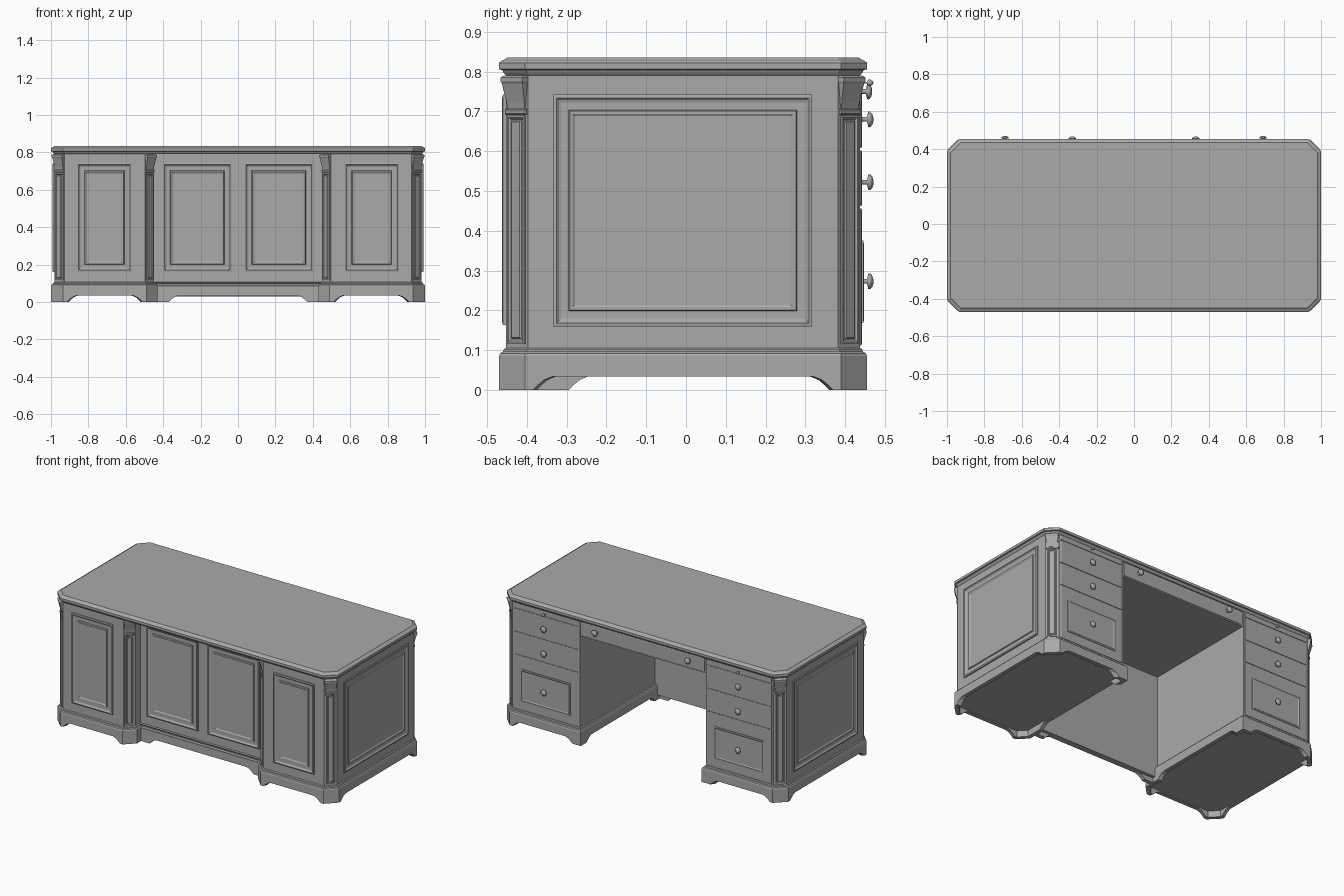
import bpy, bmesh, math
from mathutils import Vector

if "Cube" in bpy.data.objects:
    bpy.data.objects.remove(bpy.data.objects["Cube"])

# Single painted finish
GREY = (0.4, 0.4, 0.4, 1)
paint = bpy.data.materials.new("grey_paint")
paint.use_nodes = True
paint.diffuse_color = GREY
paint.node_tree.nodes["Principled BSDF"].inputs["Base Color"].default_value = GREY


def loft(name, rings, mirror=True, smooth=False):
    """Skin a closed solid through rings of equal point count."""
    bm = bmesh.new()
    rows = [[bm.verts.new(p) for p in ring] for ring in rings]
    n = len(rows[0])
    for lo, hi in zip(rows, rows[1:]):
        for i in range(n):
            j = (i + 1) % n
            bm.faces.new((lo[i], lo[j], hi[j], hi[i]))
    bm.faces.new(rows[0][::-1])
    bm.faces.new(rows[-1])
    bmesh.ops.recalc_face_normals(bm, faces=bm.faces[:])
    for f in bm.faces:
        f.smooth = smooth
    me = bpy.data.meshes.new(name)
    bm.to_mesh(me)
    bm.free()
    me.materials.append(paint)
    ob = bpy.data.objects.new(name, me)
    bpy.context.scene.collection.objects.link(ob)
    if mirror:
        ob.modifiers.new("mirror", "MIRROR")
    return ob


def inset(outline, d):
    """Mitred inward offset of a counter-clockwise outline."""
    out = []
    for i, p in enumerate(outline):
        a = (p - outline[i - 1]).normalized()
        b = (outline[(i + 1) % len(outline)] - p).normalized()
        na, nb = Vector((-a.y, a.x)), Vector((-b.y, b.x))
        out.append(p + (na + nb) * d / (1 + na.dot(nb)))
    return out


def stack(name, outline, steps, mirror=True):
    """Moulded slab: steps are (inset, height)."""
    return loft(name, [[(p.x, p.y, z) for p in inset(outline, d)] for d, z in steps], mirror)


def box(name, x, y, z, mirror=False):
    return loft(name, [[(x[0], y[0], h), (x[1], y[0], h), (x[1], y[1], h), (x[0], y[1], h)]
                       for h in z], mirror)


def panel(name, centre, normal, width, z0, z1, steps, mirror=True):
    """Upright moulded plate: steps are (inset, projection)."""
    u = Vector((-normal.y, normal.x))
    rings = []
    for d, out in [(0, -0.005)] + steps:
        c, w = centre + normal * out, width / 2 - d
        l, r = c - u * w, c + u * w
        rings.append([(l.x, l.y, z0 + d), (r.x, r.y, z0 + d),
                      (r.x, r.y, z1 - d), (l.x, l.y, z1 - d)])
    return loft(name, rings, mirror)


def plinth_wall(name, a, b, a_in, b_in, foot_a, foot_b, mirror=True):
    """Base board with a foot at each end and a low arch between."""
    length = (b - a).length
    cols = [(0, 0), (1, 0)]
    if foot_a is not None:
        curve = [(0, 0), (0.012, 0.012), (0.028, 0.025), (0.05, 0.034)]
        cols = ([(0, 0)] + [((foot_a + s) / length, z) for s, z in curve]
                + [(1 - (foot_b + s) / length, z) for s, z in reversed(curve)] + [(1, 0)])
    rings = []
    for t, z in cols:
        o, i = a.lerp(b, t), a_in.lerp(b_in, t)
        rings.append([(o.x, o.y, z), (o.x, o.y, 0.085), (i.x, i.y, 0.085), (i.x, i.y, z)])
    return loft(name, rings, mirror)


def knob(name, x, y, z, scale=1.0):
    profile = [(0.011, -0.002), (0.011, 0.003), (0.006, 0.006), (0.006, 0.018),
               (0.019, 0.021), (0.02, 0.025), (0.014, 0.031), (0.005, 0.034)]
    angles = [math.tau * k / 16 for k in range(16)]
    loft(name, [[(x + r * scale * math.cos(t), y + d, z + r * scale * math.sin(t))
                 for t in angles] for r, d in profile], smooth=True)


FRAME = [(0, 0.008), (0.008, 0.010), (0.014, 0.004), (0.02, 0.002), (0.038, 0.002),
         (0.041, 0.008), (0.048, 0.008), (0.054, 0.004)]
FLUTE = [(0, 0.005), (0.006, 0.005), (0.01, 0.001), (0.014, 0.001), (0.017, 0.005)]
PLATE = [(0, 0.003), (0.003, 0.005)]
FRONT, BACK = Vector((0, -1)), Vector((0, 1))

# Desk top with clipped corners
top = [Vector(p) for p in [(-0.935, -0.47), (0.935, -0.47), (1, -0.405), (1, 0.39),
                           (0.935, 0.455), (-0.935, 0.455), (-1, 0.39), (-1, -0.405)]]
stack("desk_top", top, [(0.018, 0.79), (0.012, 0.797), (0.008, 0.804), (0, 0.806),
                        (0, 0.822), (0.008, 0.828), (0.014, 0.830), (0.02, 0.835)], False)

# Pedestals
base = [Vector(p) for p in [(0.43, -0.41), (0.49, -0.47), (0.935, -0.47), (1, -0.405),
                            (1, 0.39), (0.935, 0.455), (0.43, 0.455)]]
stack("pedestal_body", base, [(0.018, 0.09), (0.018, 0.798)])
stack("plinth_moulding", base, [(0.022, 0.04), (0.022, 0.085), (0, 0.085), (0.003, 0.092),
                                (0.01, 0.096), (0.012, 0.102), (0.018, 0.106)])

# Plinth boards, arched on the long edges
inner = inset(base, 0.025)
feet = {1: (0.02, 0.02), 3: (0.02, 0.02), 5: (0.02, 0.06), 6: (0.06, 0.11)}
for i in range(len(base)):
    j = (i + 1) % len(base)
    plinth_wall("plinth_board", base[i], base[j], inner[i], inner[j],
                *feet.get(i, (None, None)))

# Pilasters and corbels on the clipped corners
body = inset(base, 0.018)
for i in (0, 2, 4):
    a, b = body[i], body[i + 1]
    u = (b - a).normalized()
    n = Vector((u.y, -u.x))
    mid, width = (a + b) / 2, (b - a).length
    panel("pilaster", mid, n, width * 0.8, 0.115, 0.69, FLUTE)
    panel("pilaster_cap", mid, n, width, 0.692, 0.706, [(0, 0.004), (0.003, 0.007)])
    rings = []
    for z, out, w in [(0.706, 0.003, 0.8), (0.725, 0.006, 0.82), (0.77, 0.017, 0.95),
                      (0.775, 0.02, 1.0), (0.785, 0.02, 1.0), (0.79, 0.012, 0.9)]:
        h = u * width * w / 2
        rings.append([(*p, z) for p in (mid - h - n * 0.01, mid + h - n * 0.01,
                                        mid + h + n * out, mid - h + n * out)])
    loft("corbel", rings)

# Framed panels on pedestal fronts and ends
front_y, end_x, back_y = body[1].y, body[3].x, body[5].y
panel("front_panel", Vector((0.715, front_y)), FRONT, 0.29, 0.163, 0.742, FRAME)
panel("end_panel", Vector((end_x, -0.008)), Vector((1, 0)), 0.65, 0.16, 0.742, FRAME)

# Recessed centre with its panels and base board
box("modesty_panel", (-0.45, 0.45), (-0.35, -0.325), (0.03, 0.798))
panel("centre_panel", Vector((0.218, -0.35)), FRONT, 0.365, 0.163, 0.742, FRAME)
ends = [Vector(p) for p in [(-0.44, -0.37), (0.44, -0.37), (0.44, -0.345), (-0.44, -0.345)]]
plinth_wall("centre_plinth", ends[0], ends[1], ends[3], ends[2], 0.07, 0.07, False)
panel("centre_plinth_moulding", Vector((0, -0.35)), FRONT, 0.89, 0.083, 0.106,
      [(0, 0.016), (0.005, 0.012), (0.008, 0.008)], False)

# Centre drawer over the kneehole
box("centre_drawer_case", (-0.45, 0.45), (-0.34, 0.43), (0.692, 0.798))
panel("centre_drawer_front", Vector((0, 0.43)), BACK, 0.87, 0.70, 0.788, PLATE, False)
knob("centre_drawer_knob", 0.33, 0.434, 0.75)

# Pedestal drawers
for name, z0, z1, knob_z, size in [("writing_slide", 0.757, 0.787, 0.772, 0.4),
                                   ("upper_drawer", 0.608, 0.75, 0.68, 1),
                                   ("middle_drawer", 0.462, 0.602, 0.522, 1),
                                   ("file_drawer", 0.112, 0.456, 0.273, 1)]:
    panel(name, Vector((0.688, back_y)), BACK, 0.455, z0, z1, PLATE)
    knob(name + "_knob", 0.69, back_y, knob_z, size)
panel("file_drawer_frame", Vector((0.688, back_y + 0.004)), BACK, 0.355, 0.168, 0.375,
      [(0, 0.005), (0.008, 0.006), (0.014, 0.002), (0.02, 0.002)])
